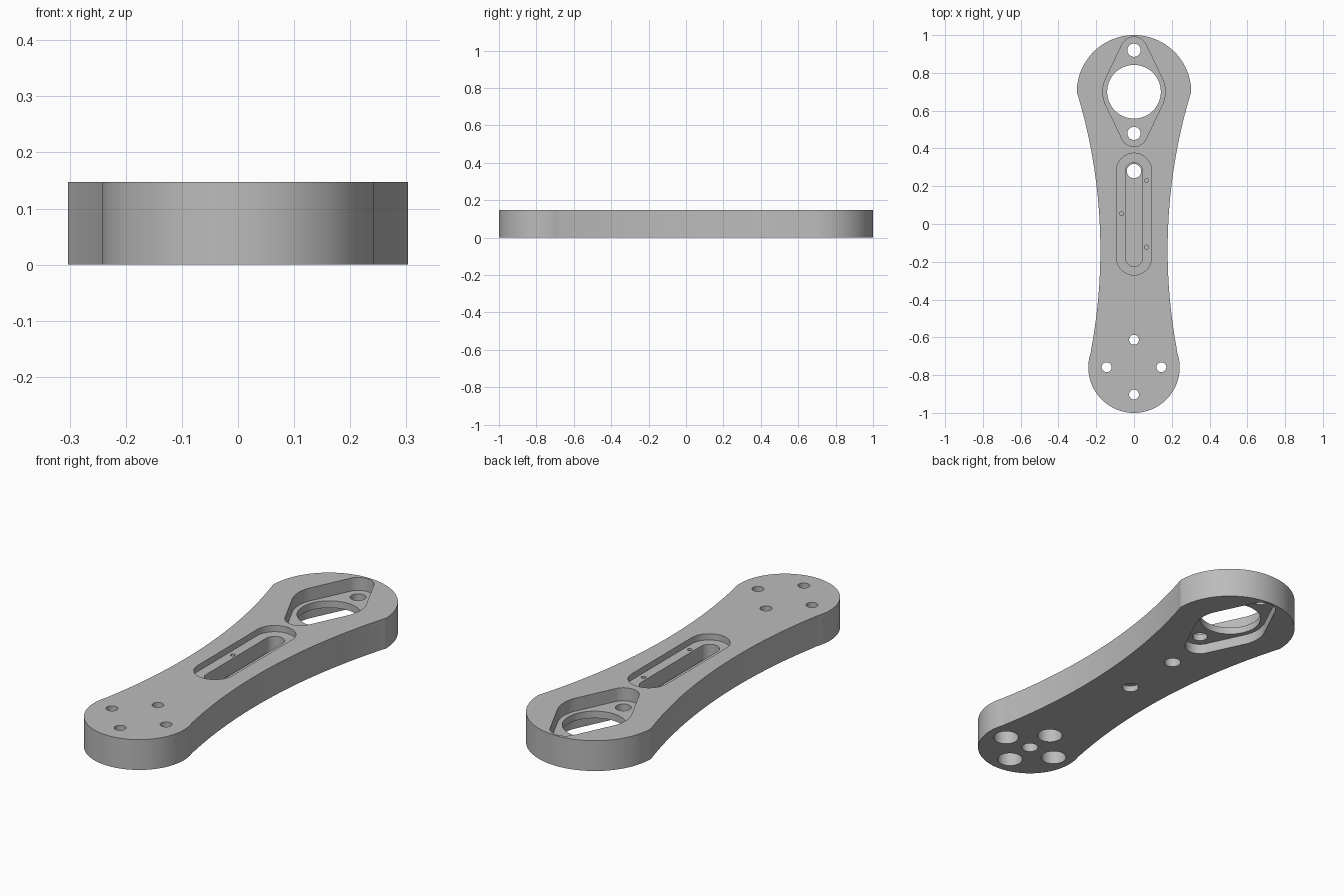
import bpy, bmesh
from math import sin, cos, pi, asin, radians, sqrt

if "Cube" in bpy.data.objects:
    bpy.data.objects.remove(bpy.data.objects["Cube"], do_unlink=True)

THICK = 0.147
HEAD_Y, HEAD_R = 0.697, 0.303
FOOT_Y, FOOT_R = -0.758, 0.242
BORE_Y = 0.70

metal = bpy.data.materials.new("plain grey metal")
metal.use_nodes = True
grey = (0.5, 0.5, 0.5, 1)
metal.diffuse_color = grey
metal.node_tree.nodes["Principled BSDF"].inputs["Base Color"].default_value = grey


def arc(x, y, r, a0, a1, n):
    """Points on an arc, angles in radians."""
    return [(x + r * cos(a0 + (a1 - a0) * i / n),
             y + r * sin(a0 + (a1 - a0) * i / n)) for i in range(n + 1)]


def prism(name, points, z0, z1):
    """Extrude a closed counter-clockwise profile from z0 to z1."""
    bm = bmesh.new()
    face = bm.faces.new([bm.verts.new((x, y, z0)) for x, y in points])
    top = bmesh.ops.extrude_face_region(bm, geom=[face])
    verts = [v for v in top["geom"] if isinstance(v, bmesh.types.BMVert)]
    bmesh.ops.translate(bm, verts=verts, vec=(0, 0, z1 - z0))
    bmesh.ops.recalc_face_normals(bm, faces=bm.faces)
    mesh = bpy.data.meshes.new(name)
    bm.to_mesh(mesh)
    bm.free()
    mesh.materials.append(metal)
    obj = bpy.data.objects.new(name, mesh)
    bpy.context.collection.objects.link(obj)
    return obj


def circle(x, y, r, n=48):
    return arc(x, y, r, 0, 2 * pi, n)[:-1]


def slot(y0, y1, r):
    """Long slot along y with round ends."""
    return arc(0, y1 - r, r, 0, pi, 24) + arc(0, y0 + r, r, pi, 2 * pi, 24)


def flange(y, reach, r_mid, r_end):
    """Hull of a middle circle and two smaller end circles."""
    t = asin((r_mid - r_end) / reach)
    return (arc(0, y, r_mid, -t, t, 16)
            + arc(0, y + reach, r_end, t, pi - t, 24)
            + arc(0, y, r_mid, pi - t, pi + t, 16)
            + arc(0, y - reach, r_end, pi + t, 2 * pi - t, 24))


# Arm outline: round head, waisted sides, round foot
WAIST_X, WAIST_Y, WAIST_R = 0.178, -0.137, 2.87
side = []
for i in range(41):
    y = -0.662 + (0.69 + 0.662) * i / 40
    side.append((WAIST_X + WAIST_R - sqrt(WAIST_R ** 2 - (y - WAIST_Y) ** 2), y))
foot_a = asin((side[0][1] - FOOT_Y) / FOOT_R)
outline = (side + arc(0, HEAD_Y, HEAD_R, 0, pi, 64)
           + [(-x, y) for x, y in reversed(side)]
           + arc(0, FOOT_Y, FOOT_R, pi - foot_a, 2 * pi + foot_a, 64)[1:-1])
arm = prism("link_arm", outline, 0, THICK)

LOW, HIGH = -0.05, THICK + 0.05
cutters = []


def cut(name, points, z0, z1):
    cutters.append(prism(name, points, z0, z1))


# Head: flange pockets on both sides, bore and two bolt holes
pocket = flange(BORE_Y, 0.22, 0.165, 0.07)
cut("upper_flange_pocket", pocket, THICK - 0.063, HIGH)
cut("lower_flange_pocket", pocket, LOW, 0.05)
cut("head_bore", circle(0, BORE_Y, 0.142, 72), LOW, HIGH)
for s in (-1, 1):
    cut("flange_bolt_hole", circle(0, BORE_Y + s * 0.22, 0.035), LOW, HIGH)

# Middle: stepped slot, cover screw holes and cable holes
cut("slot_step", slot(-0.27, 0.375, 0.093), THICK - 0.03, HIGH)
cut("slot_pocket", slot(-0.225, 0.325, 0.045), 0.045, HIGH)
for x, y in ((0.066, 0.23), (-0.066, 0.055), (0.066, -0.123)):
    cut("cover_screw_hole", circle(x, y, 0.011, 20), 0.06, HIGH)
cut("cable_hole", circle(0, 0.28, 0.038), LOW, HIGH)
cut("blind_hole", circle(0, -0.027, 0.038), LOW, 0.03)

# Foot: four counterbored bolts around a blind centre hole
cut("foot_centre_hole", circle(0, FOOT_Y, 0.038), LOW, 0.06)
for k in range(4):
    x, y = 0.145 * cos(k * pi / 2), FOOT_Y + 0.145 * sin(k * pi / 2)
    cut("foot_bolt_hole", circle(x, y, 0.026), LOW, HIGH)
    cut("foot_counterbore", circle(x, y, 0.058), LOW, 0.08)

# Carve every cutter out of the arm, then drop the cutters
for c in cutters:
    c.hide_render = True
    mod = arm.modifiers.new(c.name, "BOOLEAN")
    mod.operation, mod.solver, mod.object = "DIFFERENCE", "EXACT", c
bpy.context.view_layer.update()
bpy.ops.object.select_all(action="DESELECT")
arm.select_set(True)
bpy.context.view_layer.objects.active = arm
for mod in list(arm.modifiers):
    bpy.ops.object.modifier_apply(modifier=mod.name)
for c in cutters:
    bpy.data.objects.remove(c, do_unlink=True)
bpy.ops.object.shade_smooth_by_angle(angle=radians(30))
